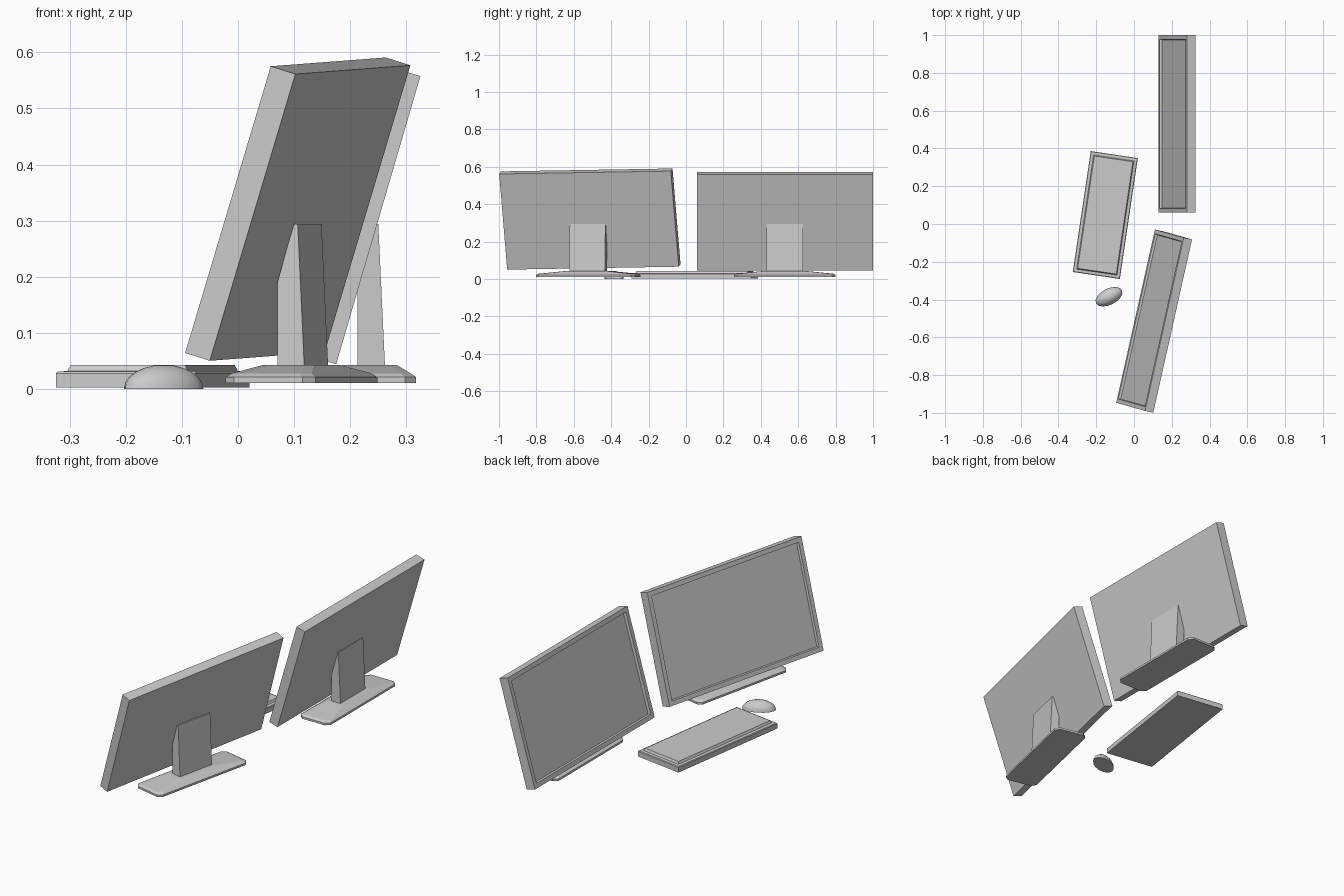
import bpy, bmesh
from math import radians
from mathutils import Matrix, Vector

if "Cube" in bpy.data.objects:
    bpy.data.objects.remove(bpy.data.objects["Cube"])


def finish(name, bm, matrix):
    bmesh.ops.recalc_face_normals(bm, faces=bm.faces)
    me = bpy.data.meshes.new(name)
    bm.to_mesh(me)
    bm.free()
    ob = bpy.data.objects.new(name, me)
    bpy.context.collection.objects.link(ob)
    ob.matrix_world = matrix
    return ob


def outline(w, l, c):
    """Rectangle w by l, corners clipped by c."""
    x, y = w / 2, l / 2
    if c == 0:
        return [(-x, -y), (x, -y), (x, y), (-x, y)]
    return [(-x + c, -y), (x - c, -y), (x, -y + c), (x, y - c),
            (x - c, y), (-x + c, y), (-x, y - c), (-x, -y + c)]


def loft(name, rings, matrix):
    """Skin a stack of (width, length, clip, z) outlines and cap both ends."""
    bm = bmesh.new()
    loops = [[bm.verts.new((x, y, z)) for x, y in outline(w, l, c)]
             for w, l, c, z in rings]
    for a, b in zip(loops, loops[1:]):
        for i in range(len(a)):
            j = (i + 1) % len(a)
            bm.faces.new((a[i], a[j], b[j], b[i]))
    bm.faces.new(loops[0])
    bm.faces.new(loops[-1])
    return finish(name, bm, matrix)


def place(x, y, z, yaw):
    return Matrix.Translation((x, y, z)) @ Matrix.Rotation(radians(yaw), 4, 'Z')


def monitor(side, screen_pos, stand_pos, yaw, roll, tilt):
    # screen housing with bezel and recessed panel
    m = (place(*screen_pos, yaw) @ Matrix.Rotation(radians(roll), 4, 'X')
         @ Matrix.Rotation(radians(tilt - 90), 4, 'Y'))
    h, w, t = 0.535, 0.94, 0.0235
    loft(side + "_screen", [(h, w, 0, -t), (h, w, 0, t),
                            (h - .044, w - .044, 0, t),
                            (h - .05, w - .05, 0, t - .012)], m)
    # foot sloping up towards the neck
    s = place(*stand_pos, 0, yaw)
    loft(side + "_stand_base", [(.165, .545, .02, .011), (.165, .545, .02, .021),
                                (.145, .52, .018, .028), (.095, .22, .012, .043)], s)
    # neck, running into the back of the housing
    bm = bmesh.new()
    profile = [(-.022, .04), (.027, .04), (.015, .294), (.008, .294), (-.022, .19)]
    face = bm.faces.new([bm.verts.new((x, -.0975, z)) for x, z in profile])
    ext = bmesh.ops.extrude_face_region(bm, geom=[face])['geom']
    bmesh.ops.translate(bm, vec=Vector((0, .195, 0)),
                        verts=[v for v in ext if isinstance(v, bmesh.types.BMVert)])
    finish(side + "_stand_neck", bm, s)


monitor("left", (.2275, .53, .3075), (.235, .528), 0, 0, 16.3)
monitor("right", (.1065, -.514, .3205), (.113, -.523), -12.6, .95, 17.2)

# keyboard slab with raised key panel
loft("keyboard", [(.252, .647, 0, .003), (.252, .647, 0, .028), (.246, .641, 0, .031),
                  (.216, .611, 0, .032), (.206, .601, 0, .043)],
     place(-.152, .0475, 0, -8.45))

# mouse: half ellipsoid with a flat underside
bm = bmesh.new()
bmesh.ops.create_uvsphere(bm, u_segments=16, v_segments=12, radius=1)
bmesh.ops.bisect_plane(bm, geom=bm.verts[:] + bm.edges[:] + bm.faces[:], dist=1e-4,
                       plane_co=(0, 0, 0), plane_no=(0, 0, -1), clear_outer=True)
bmesh.ops.holes_fill(bm, edges=[e for e in bm.edges if e.is_boundary])
bmesh.ops.scale(bm, vec=(.077, .043, .043), verts=bm.verts)
mouse = finish("mouse", bm, place(-.1325, -.385, 0, 27))
bpy.context.view_layer.objects.active = mouse
mouse.select_set(True)
bpy.ops.object.shade_smooth_by_angle(angle=radians(35))
